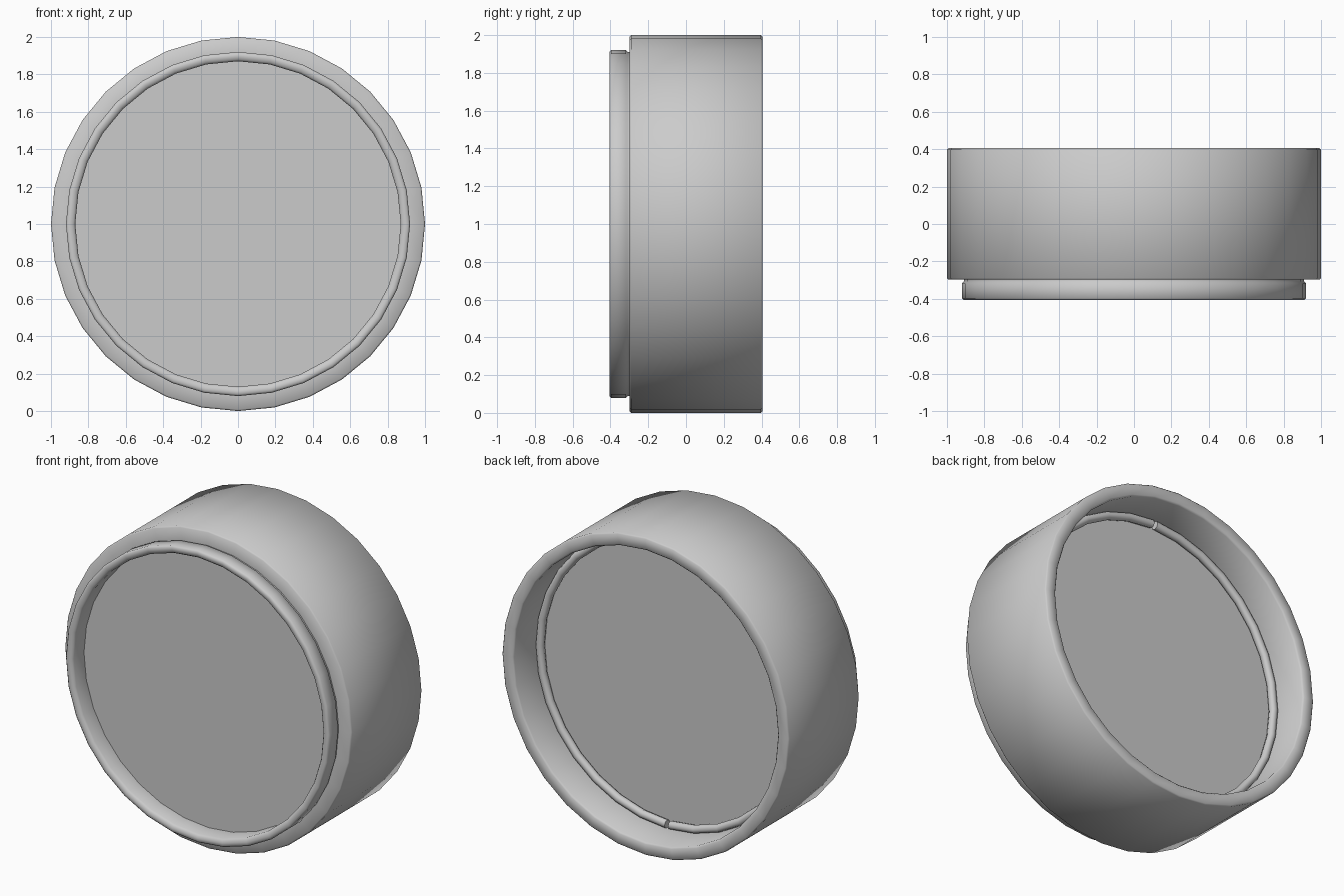
import bpy, bmesh, math

if "Cube" in bpy.data.objects:
    bpy.data.objects.remove(bpy.data.objects["Cube"])

SIDES = 32


def lathe(name, profile, start=0.0, end=2 * math.pi, steps=SIDES, closed=True, angle=35):
    """Sweep a (radius, y) profile about the Y axis through z = 1."""
    full = abs(end - start - 2 * math.pi) < 1e-6
    bm = bmesh.new()
    rings = []
    for i in range(steps if full else steps + 1):
        a = start + (end - start) * i / steps
        rings.append([bm.verts.new((r * math.sin(a), y, 1 + r * math.cos(a)))
                      for r, y in profile])
    n = len(profile)
    for i in range(steps):
        a, b = rings[i], rings[(i + 1) % len(rings)]
        for j in range(n if closed else n - 1):
            k = (j + 1) % n
            bm.faces.new((a[j], a[k], b[k], b[j]))
    if not full:                      # close the ends of an open ring
        bm.faces.new(rings[0])
        bm.faces.new(rings[-1])
    if not closed:                    # cap a solid disc
        bm.faces.new([r[0] for r in rings])
        bm.faces.new([r[-1] for r in rings])
    bmesh.ops.recalc_face_normals(bm, faces=bm.faces)
    mesh = bpy.data.meshes.new(name)
    bm.to_mesh(mesh)
    bm.free()
    obj = bpy.data.objects.new(name, mesh)
    bpy.context.collection.objects.link(obj)
    bpy.ops.object.select_all(action='DESELECT')
    obj.select_set(True)
    bpy.context.view_layer.objects.active = obj
    bpy.ops.object.shade_smooth_by_angle(angle=math.radians(angle))
    return obj


# Outer housing: wide barrel, shallow groove and narrower front lip in one profile
lathe("housing", [
    (0.87, -0.29), (0.87, -0.39), (0.88, -0.402), (0.895, -0.406),
    (0.91, -0.406), (0.92, -0.397), (0.92, -0.318), (0.91, -0.308),
    (0.91, -0.298), (0.992, -0.298), (1.0, -0.29),
    (1.0, 0.397), (0.992, 0.405), (0.93, 0.405), (0.92, 0.395),
    (0.92, 0.145), (0.87, 0.145),
], angle=50)

# Flat pane closing the barrel
lathe("pane", [(0.885, -0.29), (0.885, 0.145)], closed=False)

# Retaining wire in two halves, with small gaps at top and bottom
section = [(0.895 + 0.026 * math.cos(t * math.pi / 4),
            0.171 + 0.026 * math.sin(t * math.pi / 4)) for t in range(8)]
gap = 0.013
for side, offset in (("right", 0.0), ("left", math.pi)):
    lathe("retaining_wire_" + side, section, offset + gap,
          offset + math.pi - gap, SIDES // 2, angle=60)
